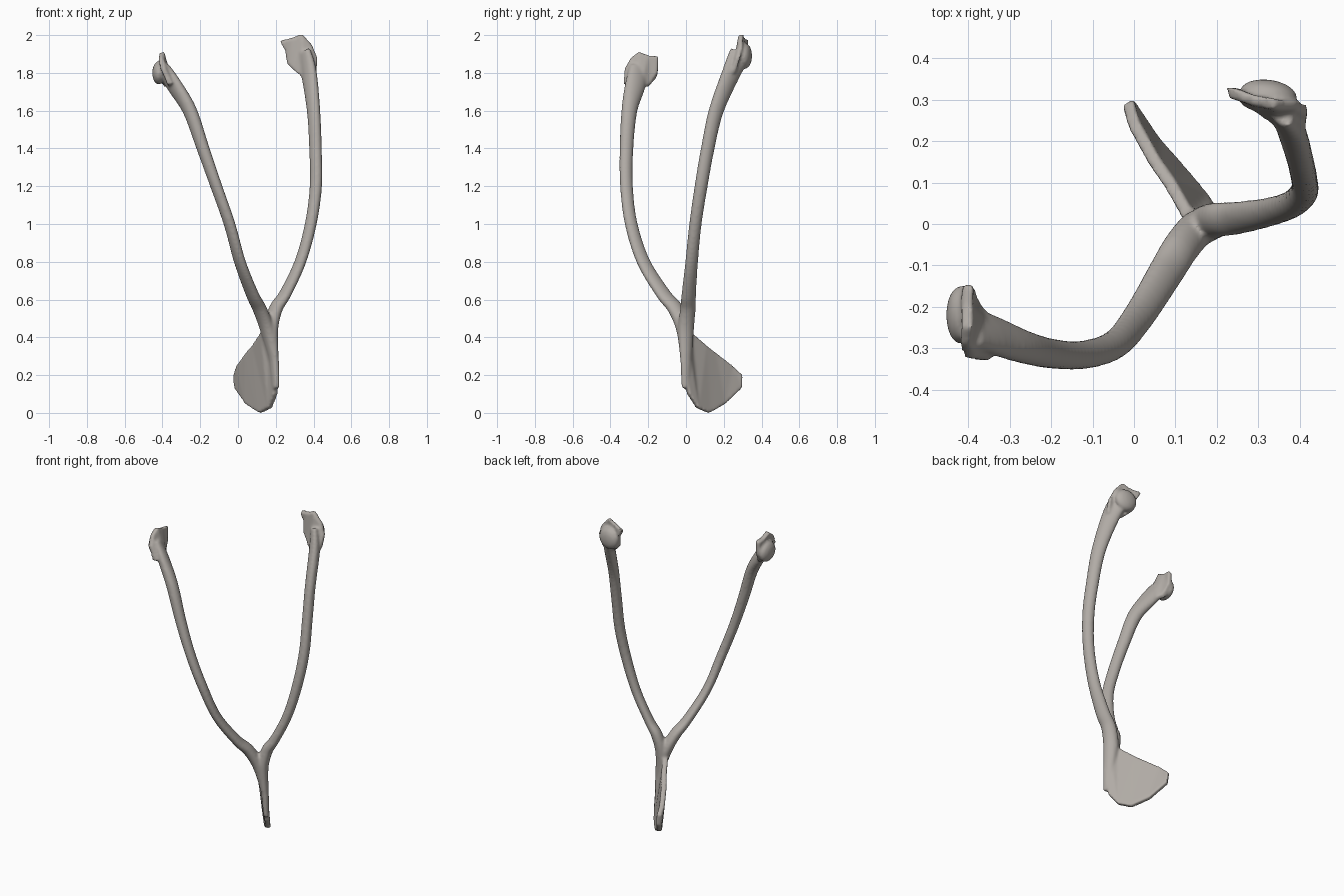
import bpy
import bmesh
import math
from mathutils import Vector, Matrix

cube = bpy.data.objects.get("Cube")
if cube:
    bpy.data.objects.remove(cube, do_unlink=True)

# The fork lies in one upright plane; DEPTH is the horizontal normal of that plane
DEPTH = Vector((-0.56, 0.83, 0)).normalized()
SIDES, STEPS = 20, 6
bm = bmesh.new()


def spline(points, t):
    """Catmull-Rom point on an open list of tuples of any length."""
    i = min(int(t), len(points) - 2)
    f = t - i
    p0, p1 = points[max(i - 1, 0)], points[i]
    p2, p3 = points[i + 1], points[min(i + 2, len(points) - 1)]
    return [b + 0.5 * f * (c - a + f * (2 * a - 5 * b + 4 * c - d + f * (3 * (b - c) + d - a)))
            for a, b, c, d in zip(p0, p1, p2, p3)]


def sweep(path):
    """Tapering oval rod through (x, y, z, half depth, half width) stations."""
    samples = [spline(path, k / STEPS) for k in range((len(path) - 1) * STEPS + 1)]
    centres = [Vector(s[:3]) for s in samples]
    rings = []
    for k, s in enumerate(samples):
        tangent = (centres[min(k + 1, len(centres) - 1)] - centres[max(k - 1, 0)]).normalized()
        deep = (DEPTH - tangent * DEPTH.dot(tangent)).normalized()
        wide = tangent.cross(deep)
        ring = []
        for j in range(SIDES):
            angle = math.tau * j / SIDES
            ring.append(bm.verts.new(centres[k] + deep * s[3] * math.cos(angle)
                                     + wide * s[4] * math.sin(angle)))
        rings.append(ring)
    for low, high in zip(rings, rings[1:]):
        for j in range(SIDES):
            n = (j + 1) % SIDES
            bm.faces.new((low[j], low[n], high[n], high[j]))
    bm.faces.new(rings[0][::-1])
    bm.faces.new(rings[-1])


def plate(outline, offset):
    """Closed slab from a 3D outline, thickened both ways along offset."""
    offset = Vector(offset)
    front = [bm.verts.new(Vector(p) + offset) for p in outline]
    back = [bm.verts.new(Vector(p) - offset) for p in outline]
    caps = [bm.faces.new(front), bm.faces.new(back[::-1])]
    for j in range(len(front)):
        n = (j + 1) % len(front)
        bm.faces.new((front[n], front[j], back[j], back[n]))
    bmesh.ops.triangulate(bm, faces=caps)


def knob(centre, radii, turn=0):
    """Rounded lump on a joint."""
    matrix = (Matrix.Translation(centre) @ Matrix.Rotation(math.radians(turn), 4, "Z")
              @ Matrix.Diagonal((*radii, 1)))
    bmesh.ops.create_icosphere(bm, subdivisions=3, radius=1, matrix=matrix)


# Shared stem, then the two arms that branch from it
stem = [(0.2, 0.0, 0.13, 0.026, 0.016), (0.19, 0.0, 0.28, 0.034, 0.022)]
right_arm = stem + [
    (0.155, -0.01, 0.44, 0.045, 0.034), (0.115, -0.055, 0.55, 0.046, 0.033),
    (0.075, -0.12, 0.63, 0.045, 0.028), (0.01, -0.225, 0.8, 0.04, 0.026),
    (-0.045, -0.29, 1.0, 0.036, 0.028), (-0.115, -0.315, 1.2, 0.036, 0.029),
    (-0.185, -0.315, 1.4, 0.038, 0.032), (-0.255, -0.3, 1.6, 0.044, 0.035),
    (-0.335, -0.27, 1.73, 0.058, 0.033), (-0.395, -0.245, 1.82, 0.06, 0.025)]
left_arm = stem + [
    (0.175, 0.0, 0.44, 0.045, 0.034), (0.2, 0.01, 0.55, 0.044, 0.033),
    (0.25, 0.015, 0.63, 0.042, 0.028), (0.33, 0.03, 0.8, 0.036, 0.028),
    (0.385, 0.05, 1.0, 0.034, 0.03), (0.412, 0.08, 1.2, 0.036, 0.031),
    (0.41, 0.115, 1.4, 0.038, 0.031), (0.4, 0.16, 1.6, 0.043, 0.031),
    (0.375, 0.24, 1.8, 0.056, 0.032), (0.345, 0.285, 1.9, 0.065, 0.026)]
sweep(right_arm)
sweep(left_arm)

# Thin keel blade behind the stem
plate([(0.13, 0.02, 0.43), (0.085, 0.1, 0.36), (0.05, 0.15, 0.32), (0.0, 0.24, 0.25),
       (-0.015, 0.295, 0.2), (-0.01, 0.29, 0.13), (0.05, 0.2, 0.045), (0.12, 0.12, 0),
       (0.17, 0.06, 0.025), (0.2, 0.01, 0.1), (0.205, -0.01, 0.2), (0.18, 0.0, 0.4)],
      (0.013, 0.009, 0))

# Flared right head: crest plate and joint lump
plate([(-0.36, -0.33, 1.74), (-0.4, -0.325, 1.82), (-0.41, -0.29, 1.88), (-0.405, -0.25, 1.91),
       (-0.405, -0.2, 1.89), (-0.4, -0.145, 1.885), (-0.4, -0.15, 1.8),
       (-0.385, -0.19, 1.735), (-0.35, -0.24, 1.72)], (0.014, 0, 0.004))
knob((-0.42, -0.22, 1.8), (0.034, 0.07, 0.062))

# Flared left head: crest plate and joint lump
plate([(0.415, 0.25, 1.8), (0.42, 0.275, 1.88), (0.39, 0.29, 1.95), (0.34, 0.29, 2.005),
       (0.285, 0.3, 1.985), (0.222, 0.32, 1.967), (0.25, 0.315, 1.92),
       (0.26, 0.3, 1.85), (0.29, 0.285, 1.82), (0.34, 0.25, 1.78)], (0, 0.014, 0.004))
knob((0.325, 0.313, 1.89), (0.07, 0.036, 0.068), -8)

bmesh.ops.recalc_face_normals(bm, faces=bm.faces)
mesh = bpy.data.meshes.new("forked_bone")
bm.to_mesh(mesh)
bm.free()
bone = bpy.data.objects.new("forked_bone", mesh)
bpy.context.collection.objects.link(bone)

# Fuse the parts into one smooth skin
remesh = bone.modifiers.new("fuse", "REMESH")
remesh.mode = "VOXEL"
remesh.voxel_size = 0.008
remesh.use_smooth_shade = True
soften = bone.modifiers.new("soften", "SMOOTH")
soften.factor = 0.5
soften.iterations = 5

# Dry bone colour
colour = (0.44, 0.41, 0.38, 1)
material = bpy.data.materials.new("bone_grey")
material.use_nodes = True
material.diffuse_color = colour
shader = material.node_tree.nodes["Principled BSDF"]
shader.inputs["Base Color"].default_value = colour
shader.inputs["Roughness"].default_value = 0.8
mesh.materials.append(material)
